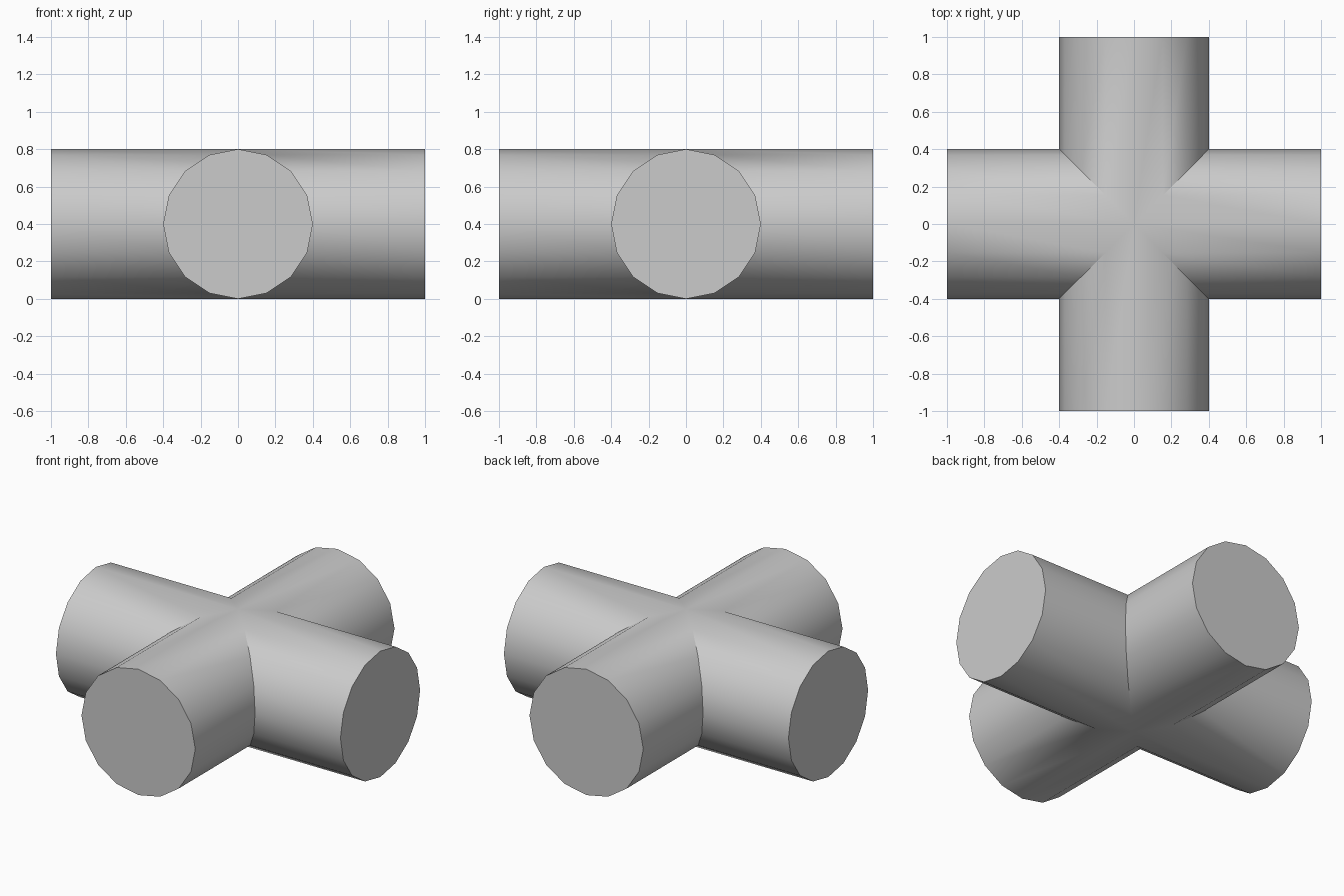
import bpy, bmesh
from math import sin, cos, pi, radians
from mathutils import Matrix

RADIUS = 0.4
SIDES = 16
REACH = 1.0

cube = bpy.data.objects.get("Cube")
if cube:
    bpy.data.objects.remove(cube, do_unlink=True)

# Plain grey material
grey = bpy.data.materials.new("light_grey")
grey.use_nodes = True
colour = (0.6, 0.6, 0.6, 1)
grey.diffuse_color = colour
grey.node_tree.nodes["Principled BSDF"].inputs["Base Color"].default_value = colour

bm = bmesh.new()


def add_arm(turn):
    """One round arm along +x, mitred at the centre, then turned about z."""
    rot = Matrix.Rotation(turn, 4, 'Z')
    outer, inner = [], []
    for i in range(SIDES):
        a = 2 * pi * i / SIDES
        y, z = RADIUS * cos(a), RADIUS * sin(a)
        outer.append(bm.verts.new((REACH, y, z)))
        inner.append(bm.verts.new((abs(y), y, z)))
    for v in outer + inner:
        v.co = rot @ v.co
    for i in range(SIDES):
        j = (i + 1) % SIDES
        bm.faces.new((inner[i], outer[i], outer[j], inner[j]))
    bm.faces.new(outer)


# Four arms meeting in diagonal seams, welded into one closed surface
for quarter in range(4):
    add_arm(quarter * pi / 2)
bmesh.ops.remove_doubles(bm, verts=bm.verts, dist=0.0001)
bmesh.ops.recalc_face_normals(bm, faces=bm.faces)

mesh = bpy.data.meshes.new("cross_pipe")
bm.to_mesh(mesh)
bm.free()
mesh.materials.append(grey)
pipe = bpy.data.objects.new("cross_pipe", mesh)
pipe.location.z = RADIUS
bpy.context.collection.objects.link(pipe)

# Smooth round sides, sharp end caps and seams
bpy.ops.object.select_all(action='DESELECT')
pipe.select_set(True)
bpy.context.view_layer.objects.active = pipe
bpy.ops.object.shade_smooth_by_angle(angle=radians(30))
